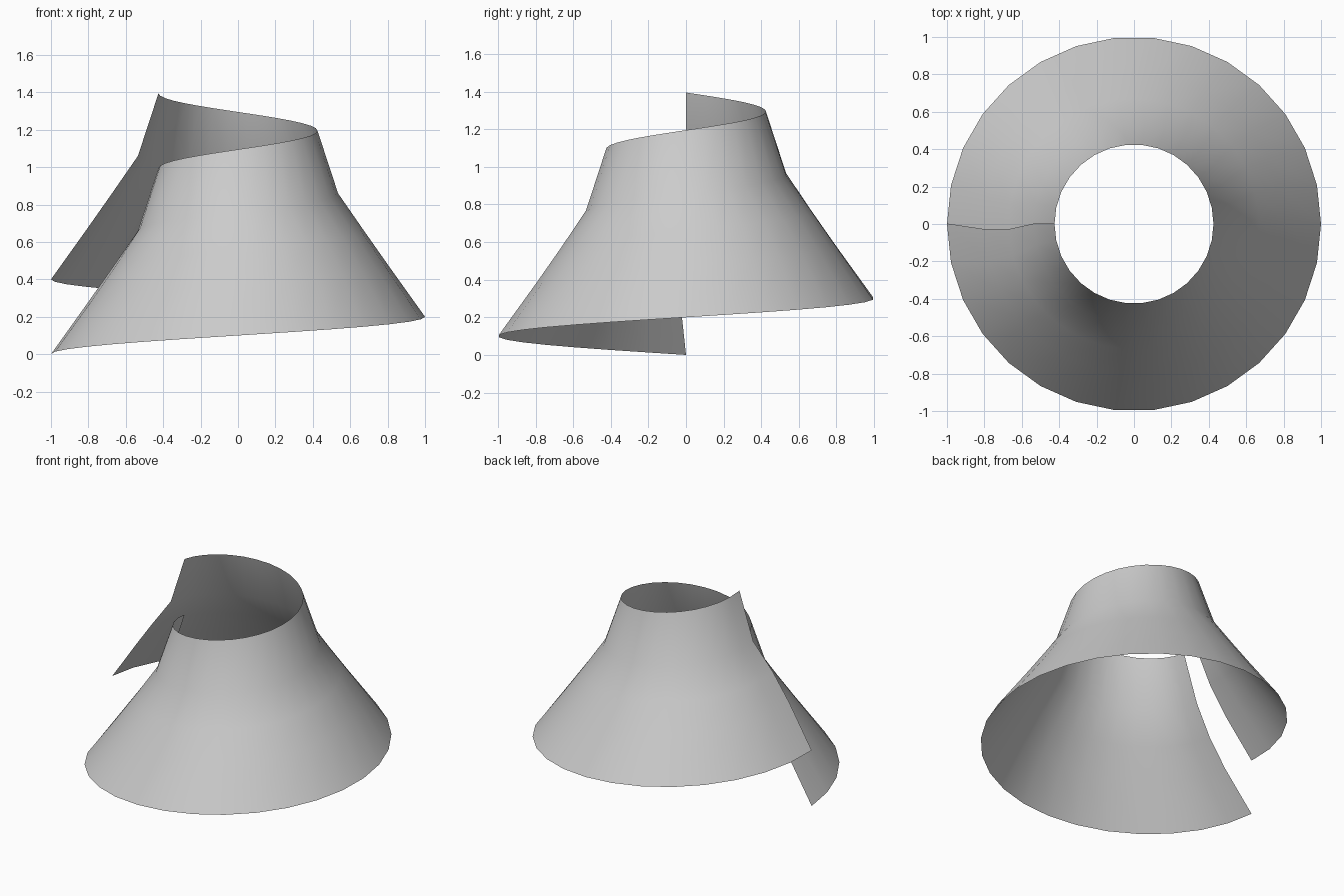
import bpy, bmesh, math
from mathutils import Vector

if "Cube" in bpy.data.objects:
    bpy.data.objects.remove(bpy.data.objects["Cube"])

# Profile of the wall at the starting seam, bottom to top
PROFILE = [(-1.0, 0.0, 0.0), (-0.80, -0.03, 0.28), (-0.67, -0.03, 0.465),
           (-0.535, 0.0, 0.66), (-0.425, 0.0, 0.995)]
STEPS = 30
RISE = 0.4

# Sweep the profile one full turn while it climbs
bm = bmesh.new()
verts = [bm.verts.new(p) for p in PROFILE]
edges = [bm.edges.new(pair) for pair in zip(verts, verts[1:])]
bmesh.ops.spin(bm, geom=verts + edges, cent=(0, 0, 0), axis=(0, 0, 1),
               dvec=Vector((0, 0, RISE / STEPS)), angle=math.tau, steps=STEPS,
               use_merge=False, use_duplicate=False)

# Point the normals outward
bm.normal_update()
for f in bm.faces:
    c = f.calc_center_median()
    if f.normal.x * c.x + f.normal.y * c.y < 0:
        f.normal_flip()
    f.smooth = True

mesh = bpy.data.meshes.new("spiral_cone_wall")
bm.to_mesh(mesh)
bm.free()
wall = bpy.data.objects.new("spiral_cone_wall", mesh)
bpy.context.collection.objects.link(wall)
